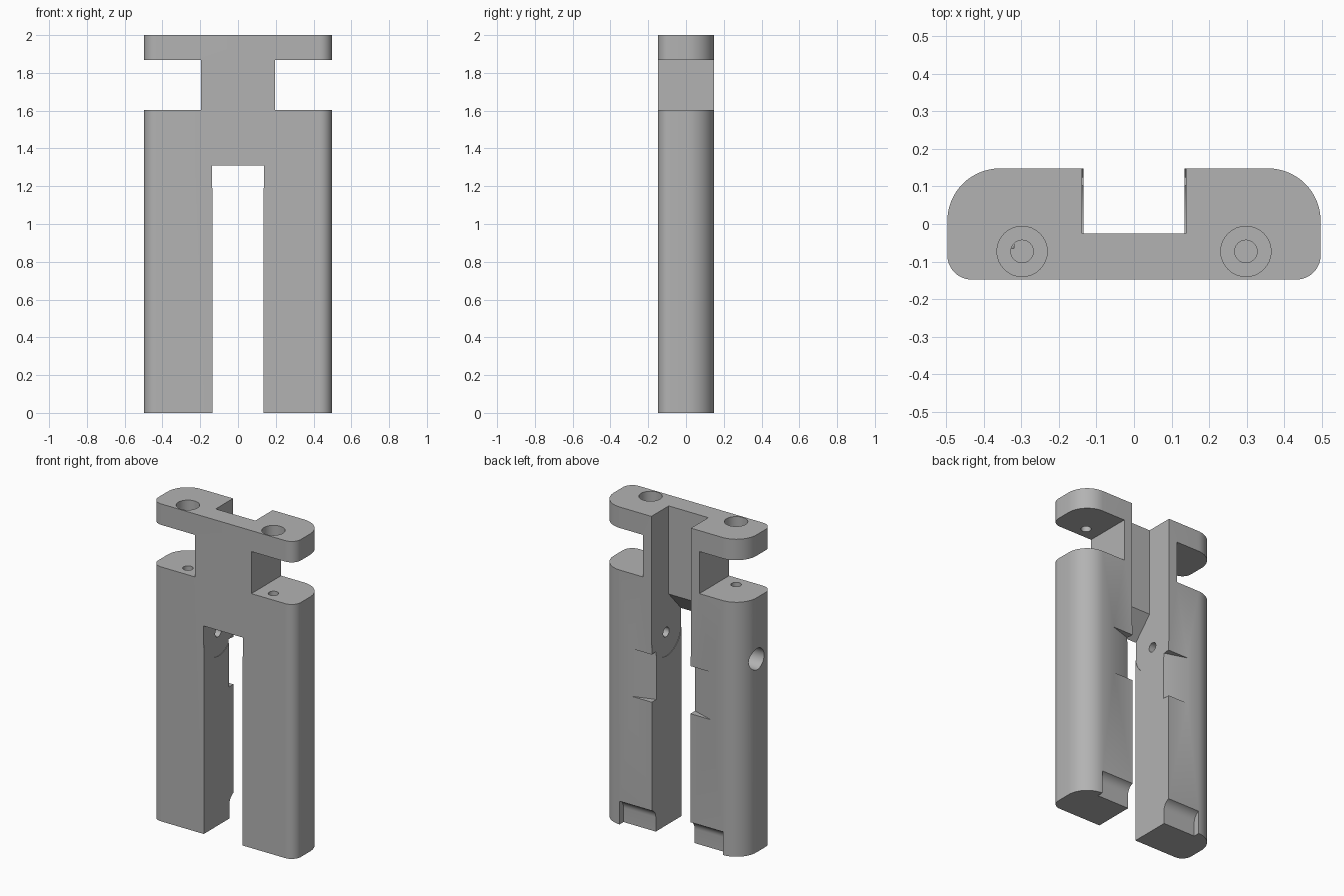
import bpy, bmesh
from math import sin, cos, radians

old = bpy.data.objects.get("Cube")
if old:
    bpy.data.objects.remove(old, do_unlink=True)

W, D = 0.497, 0.148          # half width, half depth
SCREW_X, SCREW_Y = 0.298, -0.073
PIVOT_Z = 1.215

grey = bpy.data.materials.new("plain_grey")
grey.use_nodes = True
grey.diffuse_color = (0.45, 0.45, 0.45, 1)
grey.node_tree.nodes["Principled BSDF"].inputs["Base Color"].default_value = (0.45, 0.45, 0.45, 1)


def arc(cx, cy, r, a0, a1, n=16):
    """Points along an arc, angles in degrees."""
    steps = [radians(a0 + (a1 - a0) * i / n) for i in range(n + 1)]
    return [(cx + r * cos(a), cy + r * sin(a)) for a in steps]


def circle(cx, cy, r):
    return arc(cx, cy, r, 0, 360, 32)[:-1]


def box(a0, a1, b0, b1):
    return [(a0, b0), (a1, b0), (a1, b1), (a0, b1)]


def prism(name, outline, axis, t0, t1):
    """Extrude a 2D outline along the x, y or z axis."""
    place = {"x": lambda a, b, t: (t, a, b),
             "y": lambda a, b, t: (a, t, b),
             "z": lambda a, b, t: (a, b, t)}[axis]
    bm = bmesh.new()
    low = [bm.verts.new(place(a, b, t0)) for a, b in outline]
    high = [bm.verts.new(place(a, b, t1)) for a, b in outline]
    bm.faces.new(low)
    bm.faces.new(high)
    for i in range(len(low)):
        j = (i + 1) % len(low)
        bm.faces.new((low[i], low[j], high[j], high[i]))
    bmesh.ops.recalc_face_normals(bm, faces=bm.faces)
    mesh = bpy.data.meshes.new(name)
    bm.to_mesh(mesh)
    bm.free()
    mesh.materials.append(grey)
    ob = bpy.data.objects.new(name, mesh)
    bpy.context.collection.objects.link(ob)
    return ob


# Solid block: large rounded corners at the back, small ones at the front
RB, RF = 0.14, 0.065
outline = (arc(W - RB, D - RB, RB, 0, 90) + arc(RB - W, D - RB, RB, 90, 180)
           + arc(RF - W, RF - D, RF, 180, 270) + arc(W - RF, RF - D, RF, 270, 360))
body = prism("two_leg_bracket", outline, "z", 0, 2)


def cut(name, outline, axis, t0, t1):
    cutter = prism(name, outline, axis, t0, t1)
    cutter.hide_render = True
    mod = body.modifiers.new(name, "BOOLEAN")
    mod.operation, mod.solver, mod.object = "DIFFERENCE", "EXACT", cutter
    bpy.context.view_layer.objects.active = body
    bpy.ops.object.modifier_apply(modifier=name)
    bpy.data.objects.remove(cutter, do_unlink=True)


# Gap between the legs, then the rear channel with its sloped floor
cut("leg_gap", box(-0.135, 0.135, -0.1, 1.31), "y", -0.3, 0.3)
channel = (arc(0, PIVOT_Z, D + 0.002, 180, 360, 24)
           + [(0.3, PIVOT_Z), (0.3, 2.1), (-0.025, 2.1), (-0.025, 1.445), (-0.15, 1.308)])
cut("rear_channel", channel, "x", -0.138, 0.138)

# Pivot bore: blind on the left leg, counterbored on the right leg
cut("pivot_bore", circle(0, PIVOT_Z, 0.03), "x", -0.7, 0.36)
cut("pivot_counterbore", circle(0, PIVOT_Z, 0.067), "x", -0.7, -0.32)

bottom_notch = [(0.3, -0.1), (0.108, -0.1)] + arc(0.168, 0.09, 0.06, 180, 90, 10) + [(0.3, 0.15)]

for s in (-1, 1):
    # Side opening that leaves the neck and the top flange
    cut("neck_opening", box(*sorted((s * 0.197, s * 0.7)), 1.603, 1.868), "y", -0.3, 0.3)
    # Screw hole through the flange into the leg, with a head recess
    cut("screw_hole", circle(s * SCREW_X, SCREW_Y, 0.03), "z", 1.2, 2.1)
    cut("screw_recess", circle(s * SCREW_X, SCREW_Y, 0.067), "z", 1.925, 2.1)
    # Tapered relief at the back of each leg
    wedge = [(s * 0.3, 0.156), (s * 0.3, 0.3), (s * 0.1, 0.3), (s * 0.1, 0.091)]
    cut("tapered_relief", wedge, "z", 0.83, 1.13)
    # Filleted step at the foot of each leg
    cut("foot_step", bottom_notch, "x", *sorted((s * 0.1, s * 0.36)))

bpy.ops.object.select_all(action="DESELECT")
body.select_set(True)
bpy.context.view_layer.objects.active = body
bpy.ops.object.shade_smooth_by_angle(angle=radians(25))
